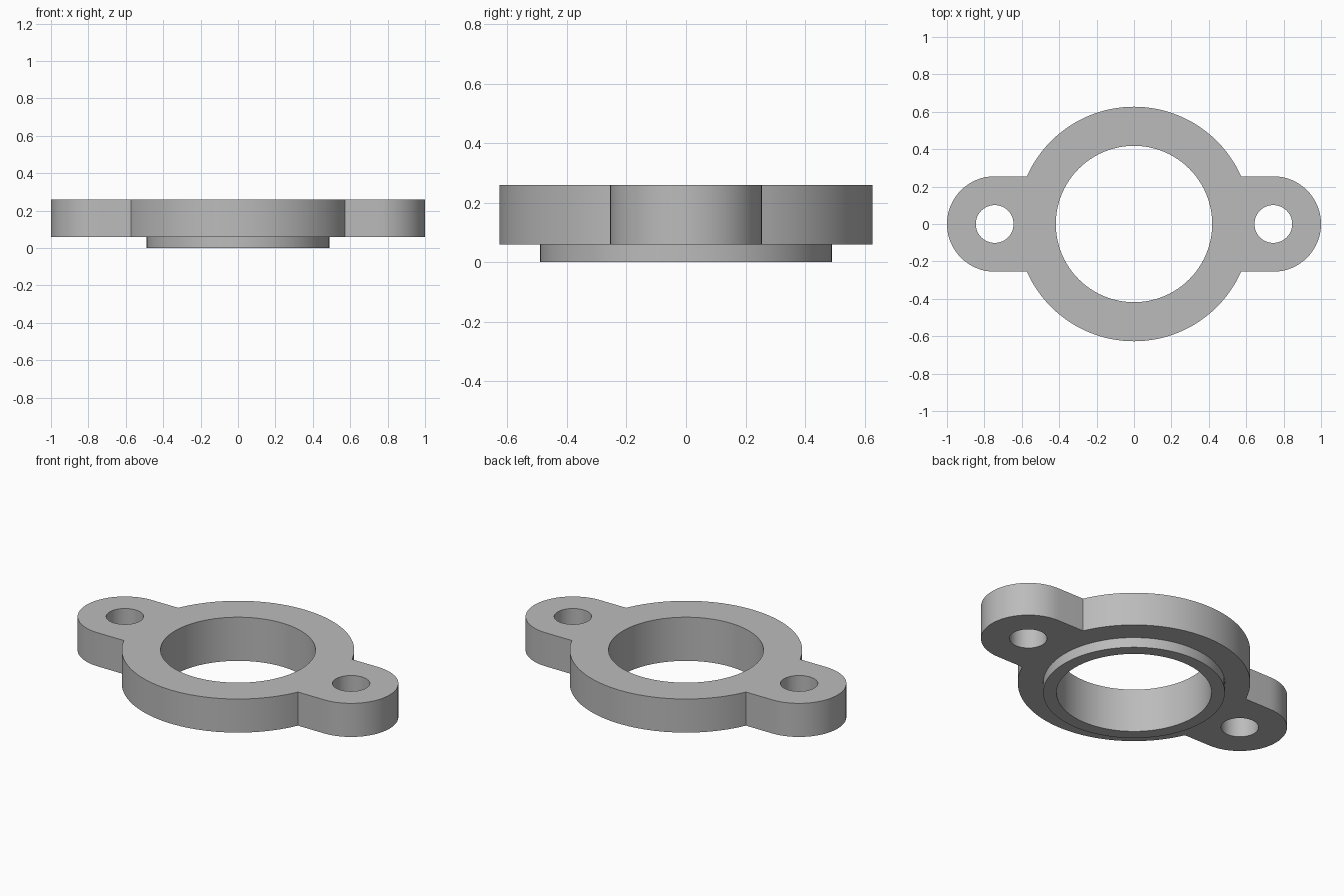
import bpy, bmesh
from math import sin, cos, pi, asin

if "Cube" in bpy.data.objects:
    bpy.data.objects.remove(bpy.data.objects["Cube"])

BODY_R, BORE_R, COLLAR_R = 0.627, 0.418, 0.49
EAR_X, EAR_R, BOLT_R = 0.745, 0.255, 0.101
Z_BOTTOM, Z_UNDER, Z_TOP = 0.0, 0.06, 0.26


def arc(cx, r, start, end, n):
    """Points along an arc centred on the x axis, both ends included."""
    return [(cx + r * cos(start + (end - start) * i / n),
             r * sin(start + (end - start) * i / n)) for i in range(n + 1)]


def circle(cx, r, n):
    return arc(cx, r, 0, 2 * pi, n)[:-1]


# Flange outline: round body with a rounded ear on each side
meet = asin(EAR_R / BODY_R)
half = arc(EAR_X, EAR_R, -pi / 2, pi / 2, 32) + arc(0, BODY_R, meet, pi - meet, 48)
outline = half + [(-x, -y) for x, y in half]
bore = circle(0, BORE_R, 96)
collar = circle(0, COLLAR_R, 96)
bolts = [circle(s * EAR_X, BOLT_R, 48) for s in (-1, 1)]

bm = bmesh.new()


def ring(points, z):
    verts = [bm.verts.new((x, y, z)) for x, y in points]
    return [bm.edges.new((v, verts[(i + 1) % len(verts)])) for i, v in enumerate(verts)]


def wall(points, low, high):
    """Upright wall; returns its lower and upper edge loops."""
    a, b = ring(points, low), ring(points, high)
    for e, f in zip(a, b):
        (p, q), (r, s) = e.verts, f.verts
        bm.faces.new((p, q, s, r))
    return a, b


def cap(*loops):
    bmesh.ops.triangle_fill(bm, use_beauty=True, use_dissolve=False,
                            edges=[e for loop in loops for e in loop])


# Walls of the flange, collar, bore and bolt holes
rim_low, rim_high = wall(outline, Z_UNDER, Z_TOP)
bore_low, bore_high = wall(bore, Z_BOTTOM, Z_TOP)
collar_low, collar_high = wall(collar, Z_BOTTOM, Z_UNDER)
bolt_walls = [wall(b, Z_UNDER, Z_TOP) for b in bolts]

# Flat faces: top, flange underside, collar end
cap(rim_high, bore_high, *[w[1] for w in bolt_walls])
cap(rim_low, collar_high, *[w[0] for w in bolt_walls])
cap(collar_low, bore_low)
bmesh.ops.recalc_face_normals(bm, faces=bm.faces[:])

mesh = bpy.data.meshes.new("flange")
bm.to_mesh(mesh)
bm.free()
flange = bpy.data.objects.new("flange", mesh)
bpy.context.collection.objects.link(flange)

# Plain grey finish
grey = bpy.data.materials.new("grey")
grey.use_nodes = True
colour = (0.5, 0.5, 0.5, 1)
grey.diffuse_color = colour
grey.node_tree.nodes["Principled BSDF"].inputs["Base Color"].default_value = colour
mesh.materials.append(grey)

bpy.ops.object.select_all(action="DESELECT")
flange.select_set(True)
bpy.context.view_layer.objects.active = flange
bpy.ops.object.shade_smooth_by_angle(angle=pi / 7)
